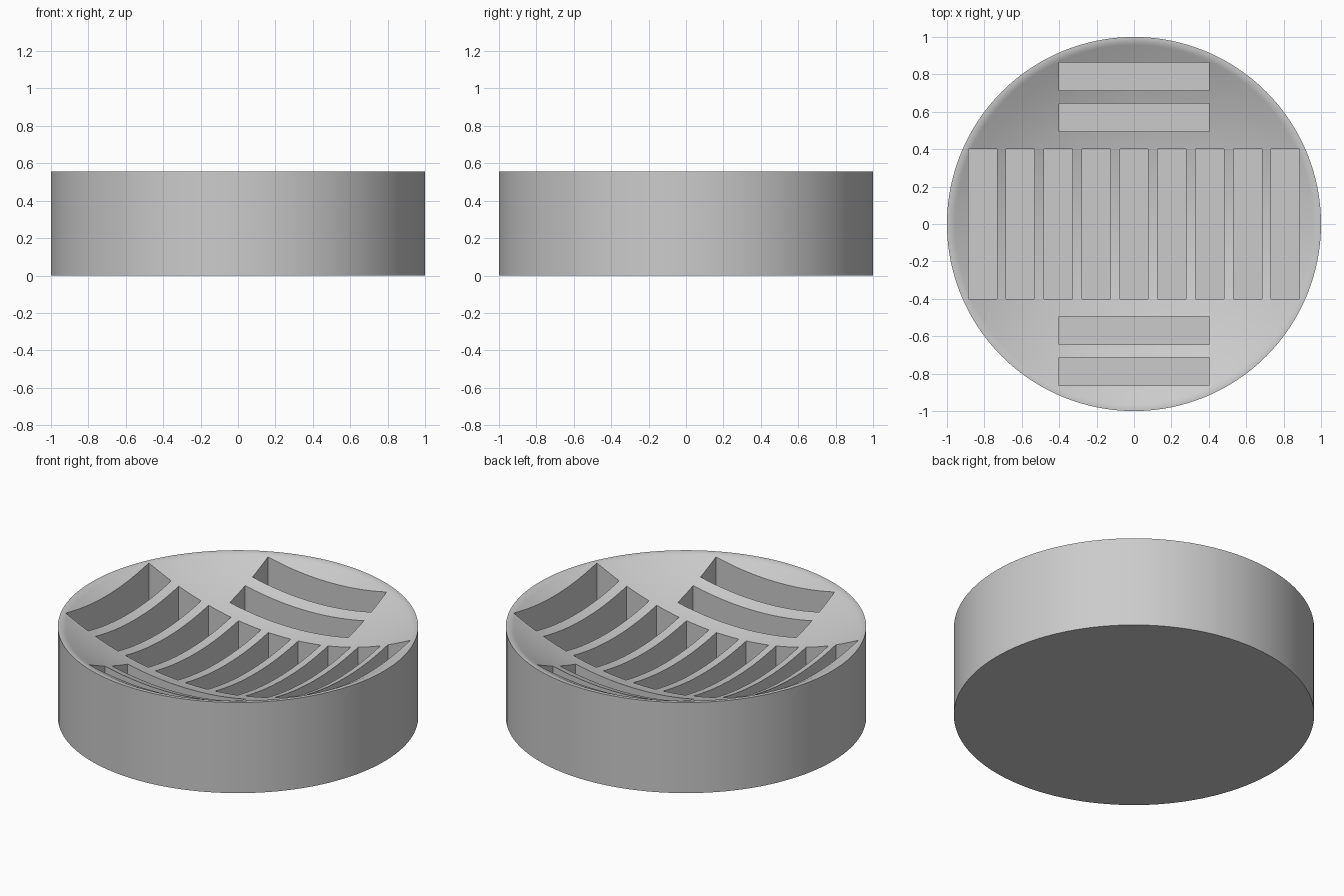
import bpy, bmesh, math
from mathutils import Matrix, Vector

if "Cube" in bpy.data.objects:
    bpy.data.objects.remove(bpy.data.objects["Cube"])

HEIGHT = 0.555
BOWL_R = 2.0        # radius of the spherical hollow
BOWL_EDGE = 0.975   # where the hollow would meet the top plane
FILLET_START = 0.955
FLOOR = 0.09        # slot floor height
SLOT_W, SLOT_L = 0.152, 0.804


def make_object(name, bm):
    mesh = bpy.data.meshes.new(name)
    bmesh.ops.recalc_face_normals(bm, faces=bm.faces)
    bm.to_mesh(mesh)
    bm.free()
    obj = bpy.data.objects.new(name, mesh)
    bpy.context.collection.objects.link(obj)
    return obj


def bowl_z(r):
    return HEIGHT + math.sqrt(BOWL_R**2 - BOWL_EDGE**2) - math.sqrt(BOWL_R**2 - r * r)


# Lathe profile: underside, side wall, rounded rim, spherical hollow
profile = [(0, 0), (1, 0), (1, HEIGHT)]
start, corner, end = (Vector((FILLET_START, bowl_z(FILLET_START))),
                      Vector((BOWL_EDGE, HEIGHT)), Vector((0.995, HEIGHT)))
for i in range(6, 0, -1):
    t = i / 6
    p = start * (1 - t)**2 + corner * 2 * t * (1 - t) + end * t * t
    profile.append((p.x, p.y))
for i in range(16, -1, -1):
    r = FILLET_START * i / 16
    profile.append((r, bowl_z(r)))

bm = bmesh.new()
verts = [bm.verts.new((r, 0, z)) for r, z in profile]
edges = [bm.edges.new(pair) for pair in zip(verts, verts[1:])]
bmesh.ops.spin(bm, geom=verts + edges, cent=(0, 0, 0), axis=(0, 0, 1),
               angle=math.tau, steps=128, use_merge=False)
bmesh.ops.remove_doubles(bm, verts=bm.verts, dist=0.0001)
bmesh.ops.dissolve_degenerate(bm, edges=bm.edges, dist=0.0001)
dish = make_object("slotted_dish", bm)

# Slot cutters: a row across the middle, two crosswise pairs front and back
slots = [((i - 4) * 0.2024, 0, SLOT_W, SLOT_L) for i in range(9)]
slots += [(0, side * y, SLOT_L, SLOT_W - 0.002) for side in (-1, 1) for y in (0.569, 0.789)]
bm = bmesh.new()
for x, y, sx, sy in slots:
    place = Matrix.Translation((x, y, FLOOR + 0.5)) @ Matrix.Diagonal((sx, sy, 1, 1))
    bmesh.ops.create_cube(bm, size=1, matrix=place)
cutter = make_object("slot_cutter", bm)
cutter.hide_render = True

# Cut the slots
cut = dish.modifiers.new("slots", 'BOOLEAN')
cut.operation = 'DIFFERENCE'
cut.solver = 'EXACT'
cut.object = cutter
bpy.ops.object.select_all(action='DESELECT')
bpy.context.view_layer.objects.active = dish
dish.select_set(True)
bpy.ops.object.modifier_apply(modifier=cut.name)
bpy.data.objects.remove(cutter)

# Plain grey finish
grey = bpy.data.materials.new("plain_grey")
grey.use_nodes = True
colour = (0.6, 0.6, 0.6, 1)
grey.diffuse_color = colour
grey.node_tree.nodes["Principled BSDF"].inputs["Base Color"].default_value = colour
dish.data.materials.clear()
dish.data.materials.append(grey)
bpy.ops.object.shade_smooth_by_angle(angle=math.radians(30))
